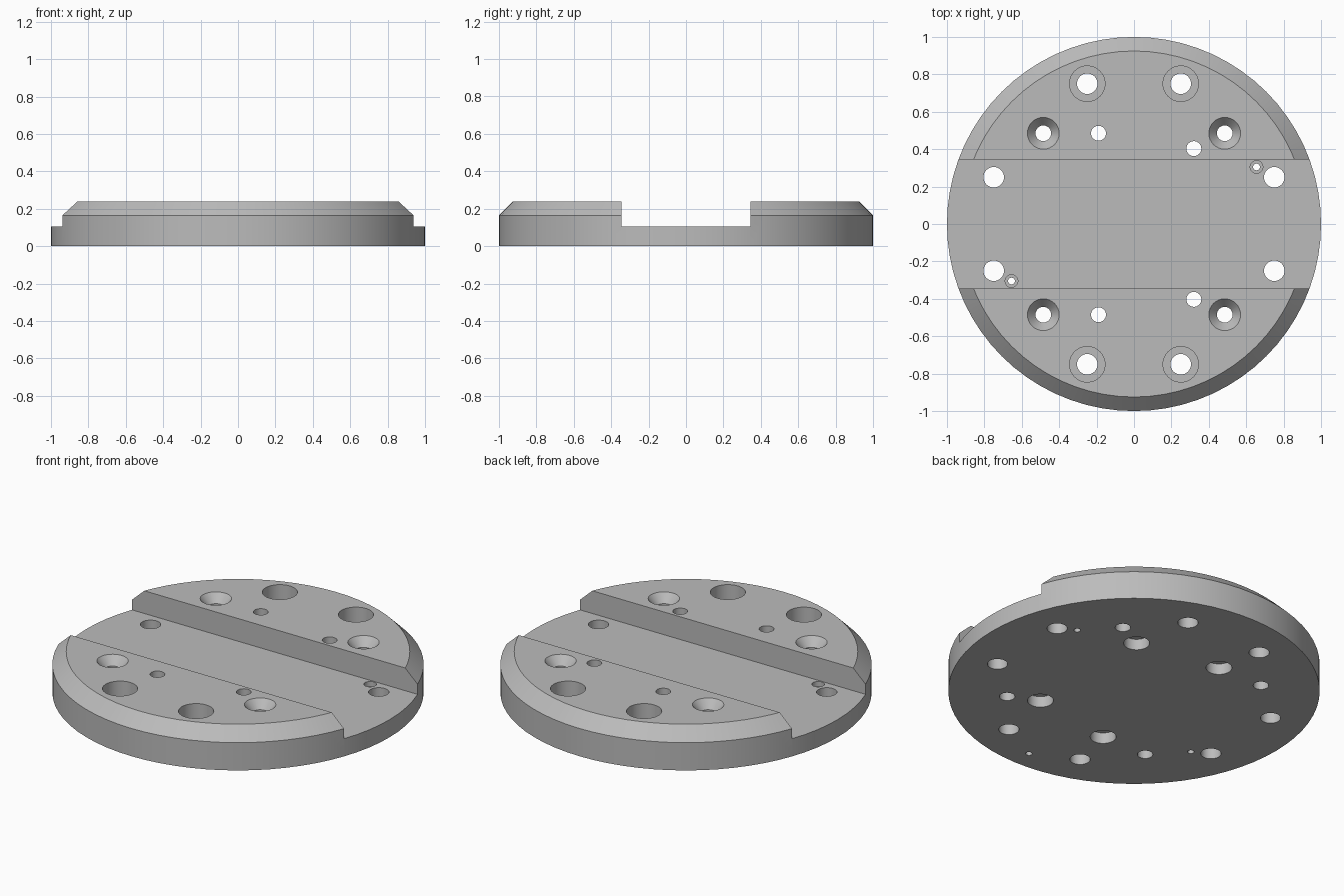
import bpy, bmesh, math

old = bpy.data.objects.get("Cube")
if old:
    bpy.data.objects.remove(old, do_unlink=True)

TOP, FLOOR, CHANNEL = 0.24, 0.105, 0.345

grey = bpy.data.materials.new("plain grey")
grey.use_nodes = True
colour = (0.5, 0.5, 0.5, 1)
grey.diffuse_color = colour
grey.node_tree.nodes["Principled BSDF"].inputs["Base Color"].default_value = colour


def lathe(bm, profile, x=0, y=0, sides=32):
    """Add a closed turned solid from (radius, height) pairs, bottom to top."""
    rings = []
    for r, z in profile:
        ring = []
        for i in range(sides):
            a = math.tau * i / sides
            ring.append(bm.verts.new((x + r * math.cos(a), y + r * math.sin(a), z)))
        rings.append(ring)
    for low, high in zip(rings, rings[1:]):
        for i in range(sides):
            j = (i + 1) % sides
            bm.faces.new((low[i], low[j], high[j], high[i]))
    bm.faces.new(rings[0][::-1])
    bm.faces.new(rings[-1])


def make_object(name, bm):
    bmesh.ops.recalc_face_normals(bm, faces=bm.faces)
    mesh = bpy.data.meshes.new(name)
    bm.to_mesh(mesh)
    bm.free()
    mesh.materials.append(grey)
    obj = bpy.data.objects.new(name, mesh)
    bpy.context.collection.objects.link(obj)
    return obj


# Round plate with a chamfered upper rim
bm = bmesh.new()
lathe(bm, [(1, 0), (1, 0.165), (0.925, TOP)], sides=72)
plate = make_object("base_plate", bm)

# Wide channel across the top
bm = bmesh.new()
bmesh.ops.create_cube(bm, size=1)
bmesh.ops.scale(bm, vec=(3, 2 * CHANNEL, 1), verts=bm.verts)
bmesh.ops.translate(bm, vec=(0, 0, FLOOR + 0.5), verts=bm.verts)
channel_cutter = make_object("channel_cutter", bm)

# Hole profiles, each running past both faces of the plate
LOW, HIGH = -0.1, 0.4
counterbore = [(0.055, LOW), (0.055, 0.1), (0.095, 0.1), (0.095, HIGH)]
countersink = [(0.042, LOW), (0.042, TOP - 0.05), (0.085, TOP), (0.085, HIGH)]
rear_bore = [(0.07, LOW), (0.07, 0.065), (0.04, 0.065), (0.04, HIGH)]
plain_hole = [(0.055, LOW), (0.055, HIGH)]
pin_hole = [(0.018, LOW), (0.018, FLOOR - 0.03), (0.034, FLOOR - 0.03), (0.034, HIGH)]
blind_hole = [(0.018, LOW), (0.018, 0.1)]

bm = bmesh.new()
for sy in (-1, 1):
    for sx in (-1, 1):
        lathe(bm, counterbore, sx * 0.25, sy * 0.75)
        lathe(bm, countersink, sx * 0.485, sy * 0.485)
        lathe(bm, plain_hole, sx * 0.75, sy * 0.25)
    lathe(bm, rear_bore, -0.19, sy * 0.485)
    lathe(bm, rear_bore, 0.32, sy * 0.403)
    lathe(bm, pin_hole, sy * 0.655, sy * 0.305)
lathe(bm, blind_hole, 0, -0.88)
hole_cutter = make_object("hole_cutter", bm)

# Cut the channel first, then the holes
bpy.context.view_layer.objects.active = plate
for cutter in (channel_cutter, hole_cutter):
    cutter.hide_render = True
    cut = plate.modifiers.new(cutter.name, "BOOLEAN")
    cut.operation = "DIFFERENCE"
    cut.solver = "EXACT"
    cut.object = cutter
    bpy.ops.object.modifier_apply(modifier=cut.name)
    bpy.data.objects.remove(cutter, do_unlink=True)

# Soft walls, crisp edges
bpy.ops.object.select_all(action="DESELECT")
plate.select_set(True)
bpy.ops.object.shade_smooth_by_angle(angle=math.radians(25))
